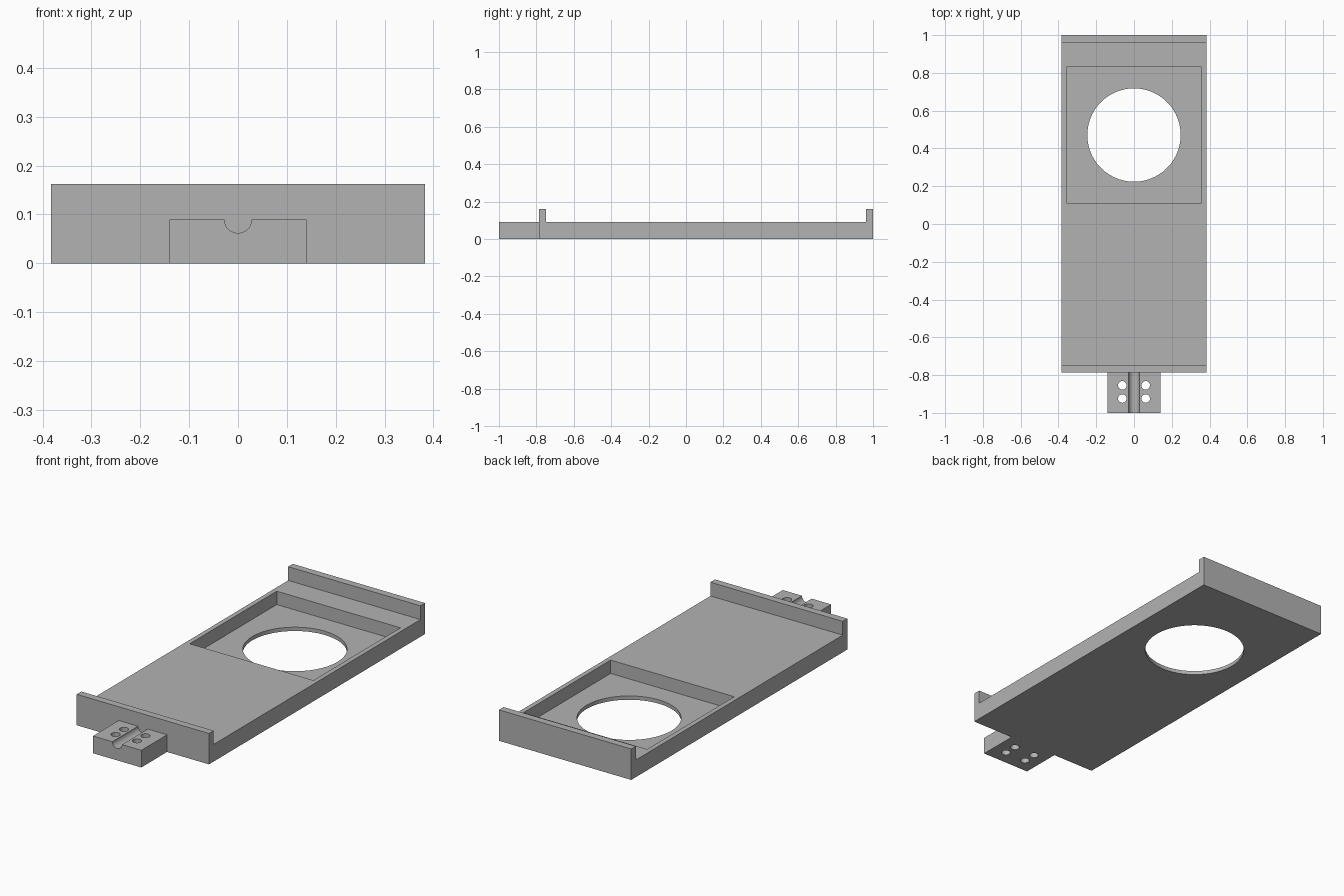
import bpy
import bmesh
import math
from mathutils import Matrix

old = bpy.data.objects.get("Cube")
if old:
    bpy.data.objects.remove(old, do_unlink=True)

grey = bpy.data.materials.new("plain_grey")
grey.use_nodes = True
colour = (0.45, 0.45, 0.45, 1)
grey.diffuse_color = colour
grey.node_tree.nodes["Principled BSDF"].inputs["Base Color"].default_value = colour


def finish(bm, name):
    bmesh.ops.recalc_face_normals(bm, faces=bm.faces)
    mesh = bpy.data.meshes.new(name)
    bm.to_mesh(mesh)
    bm.free()
    mesh.materials.append(grey)
    obj = bpy.data.objects.new(name, mesh)
    bpy.context.collection.objects.link(obj)
    return obj


def extrude_x(name, profile, half_width):
    """Closed (y, z) outline swept across the width."""
    bm = bmesh.new()
    face = bm.faces.new([bm.verts.new((-half_width, y, z)) for y, z in profile])
    new = bmesh.ops.extrude_face_region(bm, geom=[face])["geom"]
    verts = [v for v in new if isinstance(v, bmesh.types.BMVert)]
    bmesh.ops.translate(bm, verts=verts, vec=(2 * half_width, 0, 0))
    return finish(bm, name)


def box(name, half_width, y0, y1, z0, z1):
    return extrude_x(name, [(y0, z0), (y1, z0), (y1, z1), (y0, z1)], half_width)


def cylinder(name, radius, depth, centre, segments, along_y=False):
    bm = bmesh.new()
    turn = Matrix.Rotation(math.pi / 2 if along_y else 0, 4, "X")
    bmesh.ops.create_cone(bm, cap_ends=True, segments=segments, radius1=radius,
                          radius2=radius, depth=depth,
                          matrix=Matrix.Translation(centre) @ turn)
    return finish(bm, name)


def cut(target, cutters):
    bpy.context.view_layer.objects.active = target
    for cutter in cutters:
        mod = target.modifiers.new("cut", "BOOLEAN")
        mod.operation = "DIFFERENCE"
        mod.solver = "EXACT"
        mod.object = cutter
        bpy.ops.object.modifier_apply(modifier=mod.name)
        bpy.data.objects.remove(cutter, do_unlink=True)
    bpy.ops.object.select_all(action="DESELECT")
    target.select_set(True)
    bpy.ops.object.shade_smooth_by_angle(angle=math.radians(30))


FRONT, BACK, RAIL = -0.787, 1.0, 0.038
DECK, TOP = 0.09, 0.162

# Base plate with a raised lip at each end
plate = extrude_x("base_plate", [
    (FRONT, 0), (BACK, 0), (BACK, TOP), (BACK - RAIL, TOP), (BACK - RAIL, DECK),
    (FRONT + RAIL, DECK), (FRONT + RAIL, TOP), (FRONT, TOP)], 0.383)

# Square recess and round opening through its floor
cut(plate, [box("recess_cutter", 0.358, 0.112, 0.832, 0.02, 0.12),
            cylinder("opening_cutter", 0.247, 0.4, (0, 0.471, 0), 96)])

# Front mounting tab with a half-round groove and four screw holes
tab = box("mounting_tab", 0.14, -1, FRONT, 0, DECK)
cutters = [cylinder("groove_cutter", 0.028, 0.6, (0, -0.9, DECK), 48, True)]
for x in (-0.062, 0.062):
    for y in (-0.854, -0.924):
        cutters.append(cylinder("screw_hole_cutter", 0.0225, 0.4, (x, y, 0), 32))
cut(tab, cutters)
